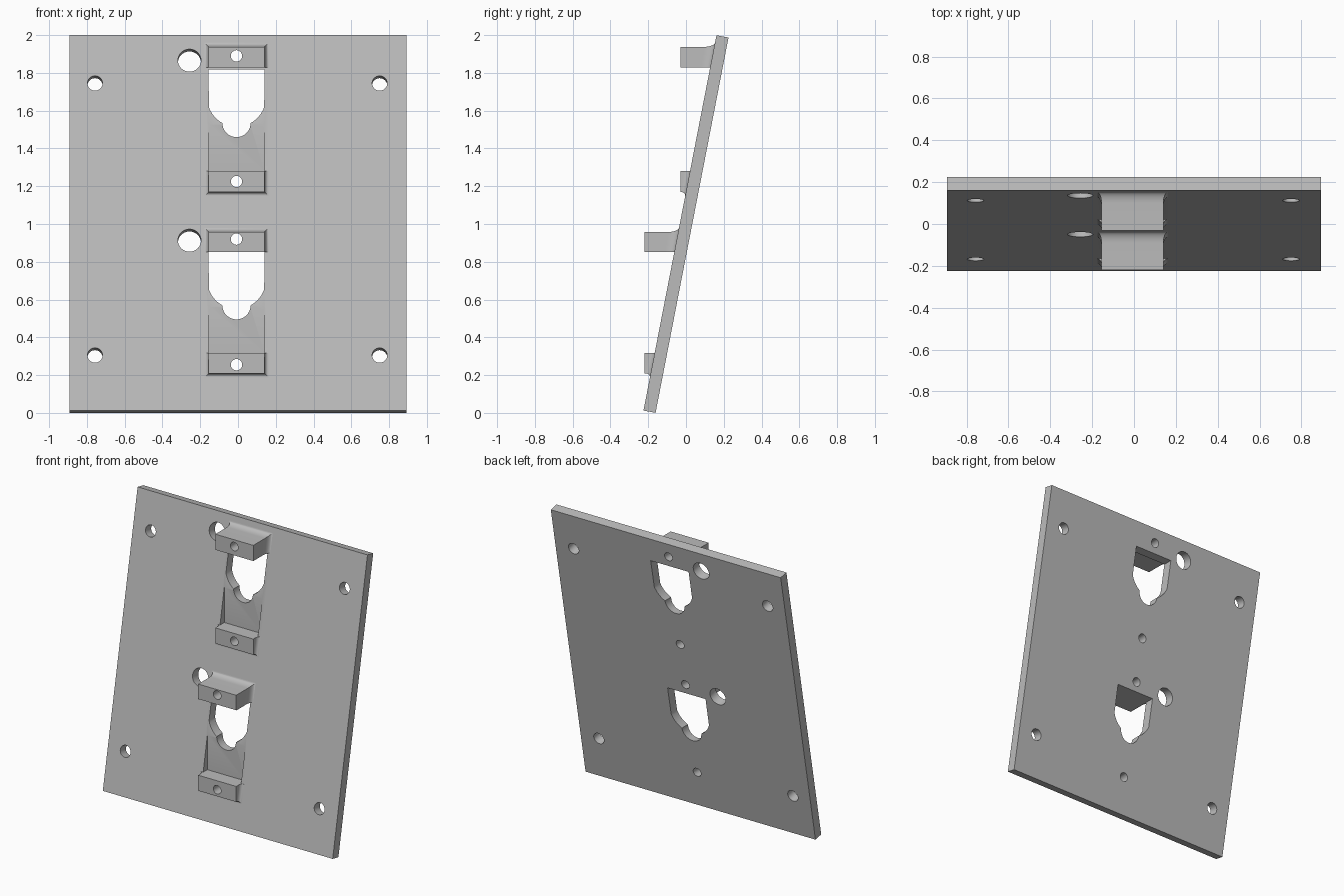
import bpy, bmesh, math
from mathutils import Matrix, Vector

cube = bpy.data.objects.get("Cube")
if cube:
    bpy.data.objects.remove(cube, do_unlink=True)

TILT = math.radians(11)
THICK, LENGTH, HALF_W = 0.065, 2.024, 0.893
BASE = Vector((0, -0.225, 0.0125))
X0, X1, XC = -0.155, 0.14, -0.008      # bracket sides and centre line
TILT_ROT = Matrix.Rotation(-TILT, 4, 'X')

grey = bpy.data.materials.new("light_grey")
grey.use_nodes = True
grey.diffuse_color = (0.5, 0.5, 0.5, 1)
grey.node_tree.nodes["Principled BSDF"].inputs["Base Color"].default_value = (0.5, 0.5, 0.5, 1)


def plate_y(z):
    """Front surface of the leaning plate at height z."""
    return BASE.y + (z - BASE.z) * math.tan(TILT)


def make(name, rings):
    """Closed solid lofted through rings of equal point count."""
    bm = bmesh.new()
    loops = [[bm.verts.new(p) for p in ring] for ring in rings]
    n = len(loops[0])
    for a, b in zip(loops, loops[1:]):
        for i in range(n):
            j = (i + 1) % n
            bm.faces.new((a[i], a[j], b[j], b[i]))
    bm.faces.new(loops[0])
    bm.faces.new(loops[-1])
    bmesh.ops.recalc_face_normals(bm, faces=bm.faces)
    mesh = bpy.data.meshes.new(name)
    bm.to_mesh(mesh)
    bm.free()
    mesh.materials.append(grey)
    obj = bpy.data.objects.new(name, mesh)
    bpy.context.collection.objects.link(obj)
    return obj


def prism(name, pts, y0, y1, matrix=Matrix()):
    return make(name, [[matrix @ Vector((x, y, z)) for x, z in pts] for y in (y0, y1)])


def rect(x0, x1, z0, z1):
    return [(x0, z0), (x1, z0), (x1, z1), (x0, z1)]


def arc(cx, cz, r, a0, a1, n):
    angles = [a0 + (a1 - a0) * i / n for i in range(n + 1)]
    return [(cx + r * math.cos(a), cz + r * math.sin(a)) for a in angles]


def circle(x, z, r, n=32):
    return arc(x, z, r, 0, math.tau, n)[:-1]


def combine(target, tool, operation):
    mod = target.modifiers.new(operation, 'BOOLEAN')
    mod.operation, mod.solver, mod.object = operation, 'EXACT', tool
    bpy.context.view_layer.objects.active = target
    bpy.ops.object.modifier_apply(modifier=mod.name)
    bpy.data.objects.remove(tool, do_unlink=True)


def bracket(z0, z1, front, up, down, width, depth, steps=8):
    """Block with a flat front that flares into the plate through a concave fillet."""
    def ring(o, d):
        pts = rect(X0 - o, X1 + o, z0 - o * down, z1 + o * up)
        return [(x, plate_y(z) - d, z) for x, z in pts]
    rings = [ring(width, -0.03)]
    for i in range(steps + 1):
        a = math.pi / 2 * i / steps
        rings.append(ring(width * (1 - math.sin(a)), depth * (1 - math.cos(a))))
    rings.append([(x, front, z) for x, z in rect(X0, X1, z0, z1)])
    return make("bracket", rings)


def keyhole(top, shift):
    """Window narrowing through a wide arc to a small round notch."""
    big, small, cz, nz = 0.155, 0.075, 1.67 + shift, 1.535 + shift
    lower = math.atan2(nz - cz, -small)
    side = math.atan2(-0.05, X0 - XC)
    left = arc(XC, cz, big, side, lower, 8)
    notch = arc(XC, nz, small, math.pi, math.tau, 20)
    pts = [(X0, top)] + [(max(x, X0), z) for x, z in left] + notch[1:-1]
    pts += [(min(2 * XC - x, X1), z) for x, z in reversed(left)] + [(X1, top)]
    return prism("keyhole_cutter", pts, -0.5, 0.5)


# Leaning plate
plate = prism("mounting_plate", rect(-HALF_W, HALF_W, 0, LENGTH), 0, THICK,
              Matrix.Translation(BASE) @ TILT_ROT)

# Two stations: lower bracket, upper bracket, window top, front, shift, hole heights
stations = [
    (1.17, 1.28, 1.828, 1.938, 1.818, -0.03, 0.0, (1.89, 1.225)),
    (0.209, 0.318, 0.851, 0.958, 0.853, -0.22, -0.965, (0.92, 0.255)),
]
for a, b, c, d, top, front, shift, holes in stations:
    combine(plate, bracket(c, d, front, 1, 0, 0.022, 0.05), 'UNION')
    combine(plate, bracket(a, b, front, 0, 1, 0.022, 0.029), 'UNION')
    # Upright pocket behind the held part, keyhole window and screw holes
    pocket = prism("pocket_cutter", rect(X0, X1, b, c - 0.1), -0.5, plate_y(1.525 + shift))
    combine(plate, pocket, 'DIFFERENCE')
    combine(plate, keyhole(top, shift), 'DIFFERENCE')
    for z in holes:
        combine(plate, prism("screw_cutter", circle(XC, z, 0.03), -0.5, 0.5), 'DIFFERENCE')

# Holes square to the plate: four corners and two cable holes
square_holes = [(x, z, 0.04) for x in (-0.757, 0.75) for z in (0.305, 1.745)]
square_holes += [(-0.257, z, 0.061) for z in (0.913, 1.866)]
for x, z, r in square_holes:
    place = Matrix.Translation((x, plate_y(z), z)) @ TILT_ROT
    combine(plate, prism("hole_cutter", circle(0, 0, r), -0.03, 0.1, place), 'DIFFERENCE')

# Smooth curved walls, sharp edges elsewhere
bpy.ops.object.select_all(action='DESELECT')
plate.select_set(True)
bpy.context.view_layer.objects.active = plate
bpy.ops.object.shade_smooth_by_angle(angle=math.radians(30))
